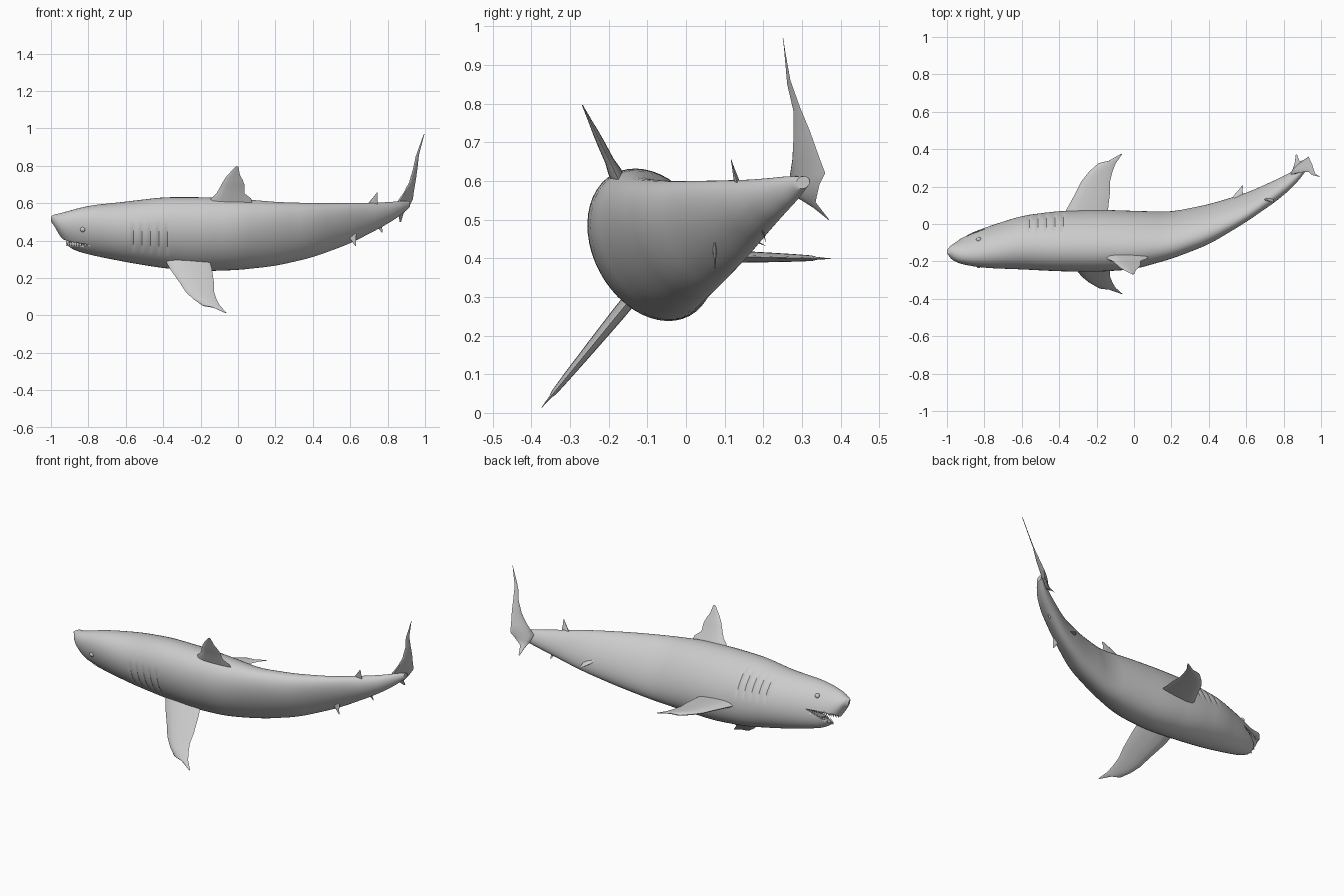
import bpy, bmesh, math
from mathutils import Vector

cube = bpy.data.objects.get("Cube")
if cube:
    bpy.data.objects.remove(cube)

grey = bpy.data.materials.new("plain grey")
grey.use_nodes = True
grey.diffuse_color = (0.6, 0.6, 0.6, 1)
grey.node_tree.nodes["Principled BSDF"].inputs["Base Color"].default_value = (0.6, 0.6, 0.6, 1)

# The body is rolled, so it has its own up and side directions
ROLL = math.radians(28)
UP = Vector((0, -math.sin(ROLL), math.cos(ROLL)))
SIDE = Vector((0, math.cos(ROLL), math.sin(ROLL)))

# Body stations: x, y low, y high, z low, z high
STATIONS = [
    (-1.0, -.155, -.14, .50, .53), (-.98, -.185, -.115, .475, .54),
    (-.95, -.205, -.095, .42, .546), (-.9, -.22, -.06, .355, .56),
    (-.8, -.235, -.02, .325, .587), (-.6, -.243, .045, .285, .608),
    (-.4, -.253, .07, .252, .632), (-.2, -.256, .077, .236, .632),
    (0, -.243, .07, .242, .625), (.2, -.187, .065, .264, .606),
    (.4, -.11, .105, .31, .60), (.6, .01, .165, .384, .60),
    (.8, .15, .255, .488, .604), (.87, .22, .295, .535, .612),
    (.92, .285, .32, .58, .612),
]


def raw(x):
    x = min(max(x, STATIONS[0][0]), STATIONS[-1][0])
    for p, q in zip(STATIONS, STATIONS[1:]):
        if x <= q[0]:
            t = (x - p[0]) / (q[0] - p[0])
            return [a + (b - a) * t for a, b in zip(p[1:], q[1:])]


def section(x):
    """Centre, half width and half height of the body at x."""
    w = min(.06, (x + 1) / 3, (.92 - x) / 2)
    samples = [raw(x + w * k / 3) for k in range(-3, 4)]
    y0, y1, z0, z1 = [sum(c) / 7 for c in zip(*samples)]
    yy, zz = ((y1 - y0) / 2) ** 2, ((z1 - z0) / 2) ** 2
    diff = (zz - yy) / math.cos(2 * ROLL)
    total = yy + zz
    diff = max(-.7 * total, min(.7 * total, diff))
    return (Vector((x, (y0 + y1) / 2, (z0 + z1) / 2)),
            math.sqrt((total - diff) / 2), math.sqrt((total + diff) / 2))


def flank(x, u, sign, inset=1.0):
    """Point on the flank at x and height u above the body axis."""
    c, a, b = section(x)
    s = a * math.sqrt(max(.05, 1 - (u / b) ** 2)) * inset
    return c + UP * u + SIDE * s * sign


def finish(name, bm, angle=40):
    bmesh.ops.recalc_face_normals(bm, faces=bm.faces)
    mesh = bpy.data.meshes.new(name)
    bm.to_mesh(mesh)
    bm.free()
    mesh.materials.append(grey)
    ob = bpy.data.objects.new(name, mesh)
    bpy.context.collection.objects.link(ob)
    bpy.ops.object.select_all(action='DESELECT')
    ob.select_set(True)
    bpy.context.view_layer.objects.active = ob
    bpy.ops.object.shade_smooth_by_angle(angle=math.radians(angle))
    return ob


def loft(name, rings):
    bm = bmesh.new()
    rows = [[bm.verts.new(p) for p in ring] for ring in rings]
    n = len(rows[0])
    for r, s in zip(rows, rows[1:]):
        for i in range(n):
            j = (i + 1) % n
            bm.faces.new((r[i], r[j], s[j], s[i]))
    bm.faces.new(rows[0])
    bm.faces.new(rows[-1])
    return finish(name, bm)


# Body with gill grooves pressed into both flanks
rings, steps, sides = [], 256, 48
for i in range(steps + 1):
    x = -1 + 1.92 * i / steps
    c, a, b = section(x)
    ring = []
    for k in range(sides):
        t = math.tau * k / sides
        scale = 1
        if -.575 < x < -.36 and -.25 < math.sin(t) < .6:
            scale -= .04 * max(0, math.cos(math.tau * (x + .56) / .045)) ** 2
        ring.append(c + SIDE * a * scale * math.cos(t) + UP * b * scale * math.sin(t))
    rings.append(ring)
body = loft("body", rings)

# Open mouth cut as a wedge across the head
jaw_axis = section(-.9)[0]
wedge = [(-.79, -.052), (-.9, -.042), (-1.05, -.04), (-1.05, -.16), (-.9, -.088)]
cutter = loft("mouth_cutter", [
    [Vector((x, jaw_axis.y, jaw_axis.z)) + UP * u + SIDE * s for x, u in wedge]
    for s in (-.3, .3)])
cut = body.modifiers.new("mouth", 'BOOLEAN')
cut.operation, cut.solver, cut.object = 'DIFFERENCE', 'EXACT', cutter
bpy.context.view_layer.objects.active = body
bpy.ops.object.modifier_apply(modifier="mouth")
bpy.data.objects.remove(cutter)


# Teeth along both jaws
def teeth(name, slope, base, direction):
    bm = bmesh.new()
    for sign in (-1, 1):
        for k in range(8):
            x = -.915 + .013 * k
            u = base + slope * (x + .9) + jaw_axis.dot(UP) - section(x)[0].dot(UP)
            root = flank(x, u, sign, .9)
            ring = [bm.verts.new(root + Vector((.005 * math.cos(q), 0, 0)) + SIDE * .004 * math.sin(q))
                    for q in (0, math.pi / 2, math.pi, math.pi * 1.5)]
            tip = bm.verts.new(root + UP * .014 * direction)
            for i in range(4):
                bm.faces.new((ring[i], ring[(i + 1) % 4], tip))
            bm.faces.new(ring)
    finish(name, bm, 20)


teeth("upper_teeth", -.09, -.041, -1)
teeth("lower_teeth", .33, -.089, 1)

# Eyes
for name, sign in (("right_eye", -1), ("left_eye", 1)):
    bm = bmesh.new()
    bmesh.ops.create_uvsphere(bm, u_segments=16, v_segments=10, radius=.014)
    bmesh.ops.translate(bm, verts=bm.verts, vec=flank(-.83, .045, sign, .95))
    finish(name, bm)


# Fins: lens-shaped sections strung between leading and trailing points
def blade(name, pairs, normal, thick):
    rings = []
    widest = max((q - p).length for p, q in pairs)
    for p, q in pairs:
        mid, half = (p + q) / 2, (q - p) / 2
        depth = normal * thick * (2 * half.length / widest)
        rings.append([mid - half * math.cos(t) + depth * math.sin(t) * (1 + .5 * math.cos(t))
                      for t in (math.tau * k / 12 for k in range(12))])
    loft(name, rings)


def fin(name, y, z, dy, dz, stations, thick, shift=0):
    root, way = Vector((0, y, z)), Vector((0, dy, dz)).normalized()
    pairs = [(root + way * d + Vector((lead + shift, 0, 0)),
              root + way * d + Vector((trail + shift, 0, 0))) for d, lead, trail in stations]
    blade(name, pairs, Vector((0, -way.z, way.y)), thick)


pectoral = [(-.05, -.385, -.15), (0, -.365, -.14), (.1, -.31, -.128), (.16, -.28, -.128),
            (.21, -.24, -.115), (.255, -.19, -.098), (.268, -.135, -.088), (.305, -.07, -.062)]
fin("left_pectoral_fin", .07, .405, 1, -.02, pectoral, .017)
fin("right_pectoral_fin", -.18, .25, -.63, -.77, pectoral, .017)

fin("dorsal_fin", -.185, .625, -.437, .9,
    [(-.04, -.16, .08), (0, -.145, .07), (.03, -.115, .035), (.08, -.09, .035),
     (.11, -.075, .025), (.14, -.055, .01), (.19, -.012, .002)], .018)

small = [(-.025, -.035, .025), (0, -.025, .022), (.03, 0, .021), (.055, .018, .022)]
fin("second_dorsal_fin", .13, .603, -.25, .97, small, .008, .724)
fin("anal_fin", .19, .495, .3, -.95, small, .006, .75)
fin("right_pelvic_fin", .075, .425, 0, -1, small, .007, .61)
fin("left_pelvic_fin", .155, .455, .9, -.4, small, .007, .56)

# Tail fin, from lower lobe tip to upper lobe tip
tail = [((.865, .37, .498), (.872, .37, .50)), ((.86, .33, .53), (.885, .335, .545)),
        ((.85, .29, .555), (.92, .345, .59)), ((.84, .265, .59), (.935, .36, .62)),
        ((.885, .275, .655), (.94, .345, .66)), ((.915, .278, .71), (.952, .32, .73)),
        ((.935, .278, .78), (.96, .295, .79)), ((.95, .262, .85), (.968, .27, .86)),
        ((.993, .252, .968), (.997, .25, .97))]
blade("tail_fin", [(Vector(p), Vector(q)) for p, q in tail],
      Vector((.7, -.7, 0)), .012)
